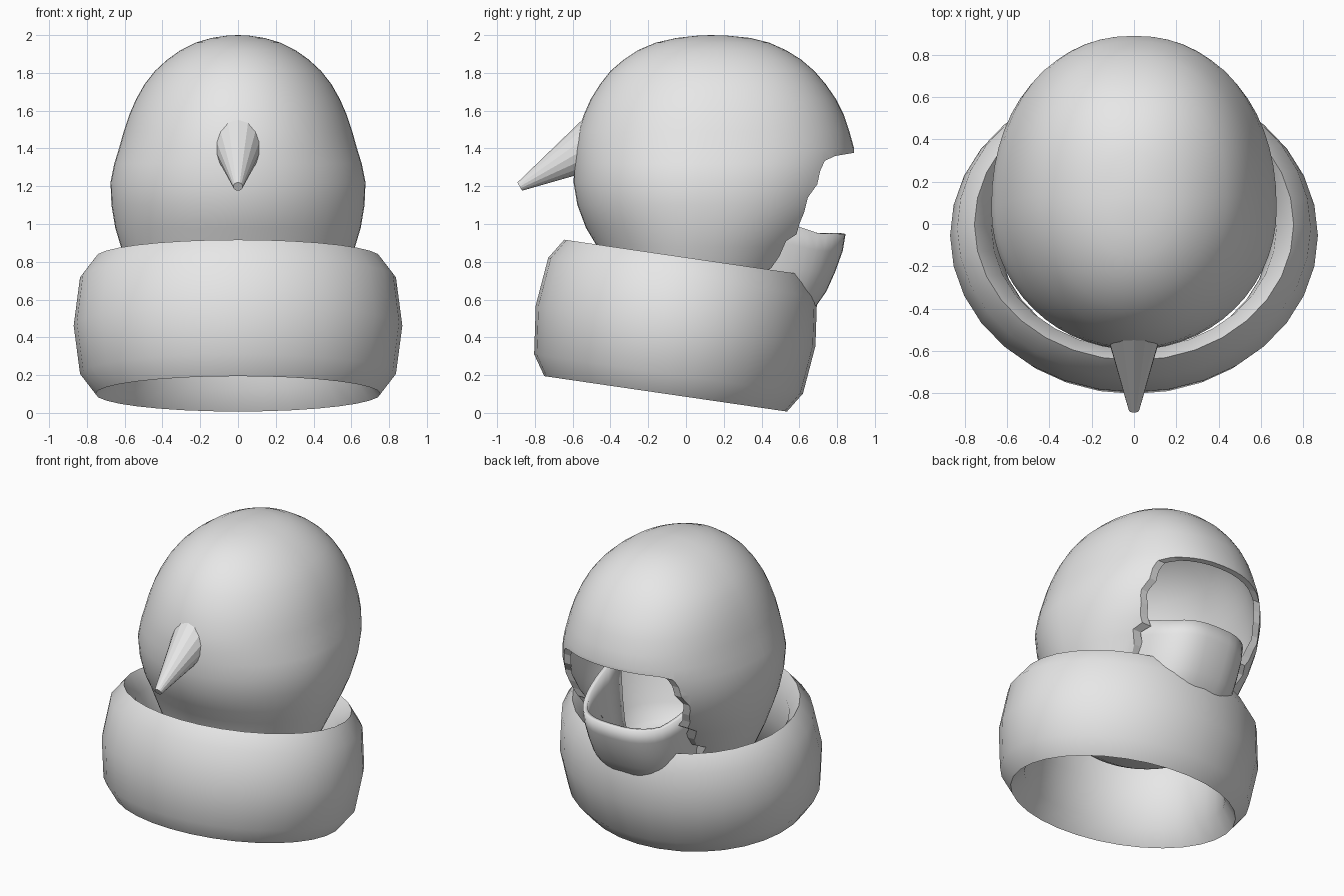
import bpy, bmesh, math
from mathutils import Matrix, Vector

if "Cube" in bpy.data.objects:
    bpy.data.objects.remove(bpy.data.objects["Cube"])

grey = bpy.data.materials.new("light_grey")
grey.diffuse_color = (0.8, 0.8, 0.8, 1)
grey.use_nodes = True
grey.node_tree.nodes["Principled BSDF"].inputs["Base Color"].default_value = grey.diffuse_color


def finish(name, bm, smooth=None):
    """Turn a bmesh into a named object, optionally smooth shaded."""
    bmesh.ops.recalc_face_normals(bm, faces=bm.faces)
    me = bpy.data.meshes.new(name)
    bm.to_mesh(me)
    bm.free()
    me.materials.append(grey)
    ob = bpy.data.objects.new(name, me)
    bpy.context.collection.objects.link(ob)
    if smooth:
        bpy.ops.object.select_all(action='DESELECT')
        ob.select_set(True)
        bpy.context.view_layer.objects.active = ob
        bpy.ops.object.shade_smooth_by_angle(angle=math.radians(smooth))
    return ob


def power(v, n):
    return math.copysign(abs(v) ** (2 / n), v)


def bridge(bm, rows, closed):
    for a, b in zip(rows, rows[1:]):
        n = len(a)
        for i in range(n if closed else n - 1):
            j = (i + 1) % n
            bm.faces.new((a[i], a[j], b[j], b[i]))


# Head shell: z, half width, front y, back y, widest y
sections = [
    (0.46, .36, -.26, .34, .05), (0.50, .43, -.33, .40, .05), (0.60, .50, -.38, .48, .05),
    (0.75, .57, -.42, .56, .05), (0.88, .62, -.47, .67, .06), (0.98, .65, -.53, .75, .07),
    (1.10, .67, -.575, .83, .07), (1.22, .675, -.595, .87, .07), (1.32, .655, -.592, .89, .08),
    (1.40, .63, -.587, .89, .09), (1.49, .605, -.57, .865, .10), (1.58, .575, -.54, .835, .11),
    (1.66, .54, -.505, .795, .12), (1.74, .495, -.455, .74, .13), (1.81, .44, -.40, .68, .13),
    (1.87, .375, -.33, .61, .13), (1.92, .305, -.255, .53, .13), (1.96, .225, -.16, .44, .13),
    (1.985, .14, -.05, .34, .13), (1.997, .06, .06, .22, .13)]
bm = bmesh.new()
rows = []
N = 56
for z, a, yf, yb, yc in sections:
    row = []
    for i in range(N):
        t = 2 * math.pi * i / N
        c, s = math.cos(t), math.sin(t)
        if s >= 0:
            p = (a * power(c, 2.2), yc + (yb - yc) * power(s, 2.2), z)
        else:
            p = (a * c, yc + (yc - yf) * s, z)
        row.append(bm.verts.new(p))
    rows.append(row)
bridge(bm, rows, True)
top = bm.verts.new((0, .13, 2.0))
for i in range(N):
    bm.faces.new((rows[-1][i], rows[-1][(i + 1) % N], top))
bm.faces.new(rows[0])
head = finish("head_shell", bm, 40)
shell = head.modifiers.new("thickness", 'SOLIDIFY')
shell.thickness = 0.035
shell.offset = -1

# Ragged mouth opening, cut straight across the back of the head
edge = [(1.1, 1.385), (.88, 1.375), (.79, 1.36), (.735, 1.335), (.71, 1.28), (.695, 1.21),
        (.645, 1.14), (.625, 1.06), (.60, 1.00), (.585, .945), (.53, .91), (.495, .83),
        (.45, .765), (.40, .745), (.38, .60), (1.1, .55)]
bm = bmesh.new()
ends = [[bm.verts.new((x, y, z)) for y, z in edge] for x in (-1, 1)]
bridge(bm, ends, True)
for e in ends:
    bm.faces.new(e)
cutter = finish("mouth_cutter", bm)
cutter.hide_render = True
cutter.hide_viewport = True
cutter.display_type = 'WIRE'
cut = head.modifiers.new("mouth", 'BOOLEAN')
cut.operation = 'DIFFERENCE'
cut.solver = 'EXACT'
cut.object = cutter

# Lower jaw: scoop open to the front; z, half width, back y
jaw_rows = [(.95, .375, .83), (.86, .37, .815), (.75, .36, .775), (.65, .345, .73),
            (.55, .32, .66), (.48, .27, .57), (.45, .20, .47), (.445, .09, .36)]
bm = bmesh.new()
rows = []
for k, (z, a, yb) in enumerate(jaw_rows):
    row = []
    lift = .12 * (1 - k / 3) if k < 3 else 0
    for i in range(25):
        t = math.pi * i / 24
        y = .2 + (yb - .2) * power(math.sin(t), 2.8)
        x = a * power(math.cos(t), 2.8)
        # The rim climbs as it runs into the head
        row.append(bm.verts.new((x, y, z + lift * min(1, max(0, (.7 - y) / .35)))))
    rows.append(row)
bridge(bm, rows, False)
bm.faces.new(rows[-1])
bmesh.ops.remove_doubles(bm, verts=bm.verts, dist=.0005)
jaw = finish("lower_jaw", bm, 50)
lip = jaw.modifiers.new("thickness", 'SOLIDIFY')
lip.thickness = 0.03
lip.offset = 0

# Collar: tall eight-sided torus, oval in plan and tilted back
bm = bmesh.new()
rows = []
for i in range(32):
    t = 2 * math.pi * i / 32
    row = []
    for j in range(8):
        p = 2 * math.pi * j / 8
        r = .755 + .115 * math.cos(p)
        row.append(bm.verts.new((r * math.cos(t), .86 * r * math.sin(t), .365 * math.sin(p))))
    rows.append(row)
bridge(bm, rows + [rows[0]], True)
bm.transform(Matrix.Translation((0, -.055, .462)) @ Matrix.Rotation(math.radians(-8.3), 4, 'X'))
finish("collar", bm, 60)

# Pointed nose, running through the front of the head
bm = bmesh.new()
length = .54
bmesh.ops.create_cone(bm, cap_ends=True, segments=16, radius1=.025, radius2=.16, depth=length)
axis = Vector((0, math.cos(math.radians(30)), math.sin(math.radians(30))))
place = Matrix.Translation(Vector((0, -.88, 1.198)) + axis * length / 2)
bm.transform(place @ axis.to_track_quat('Z', 'X').to_matrix().to_4x4())
finish("nose", bm)
